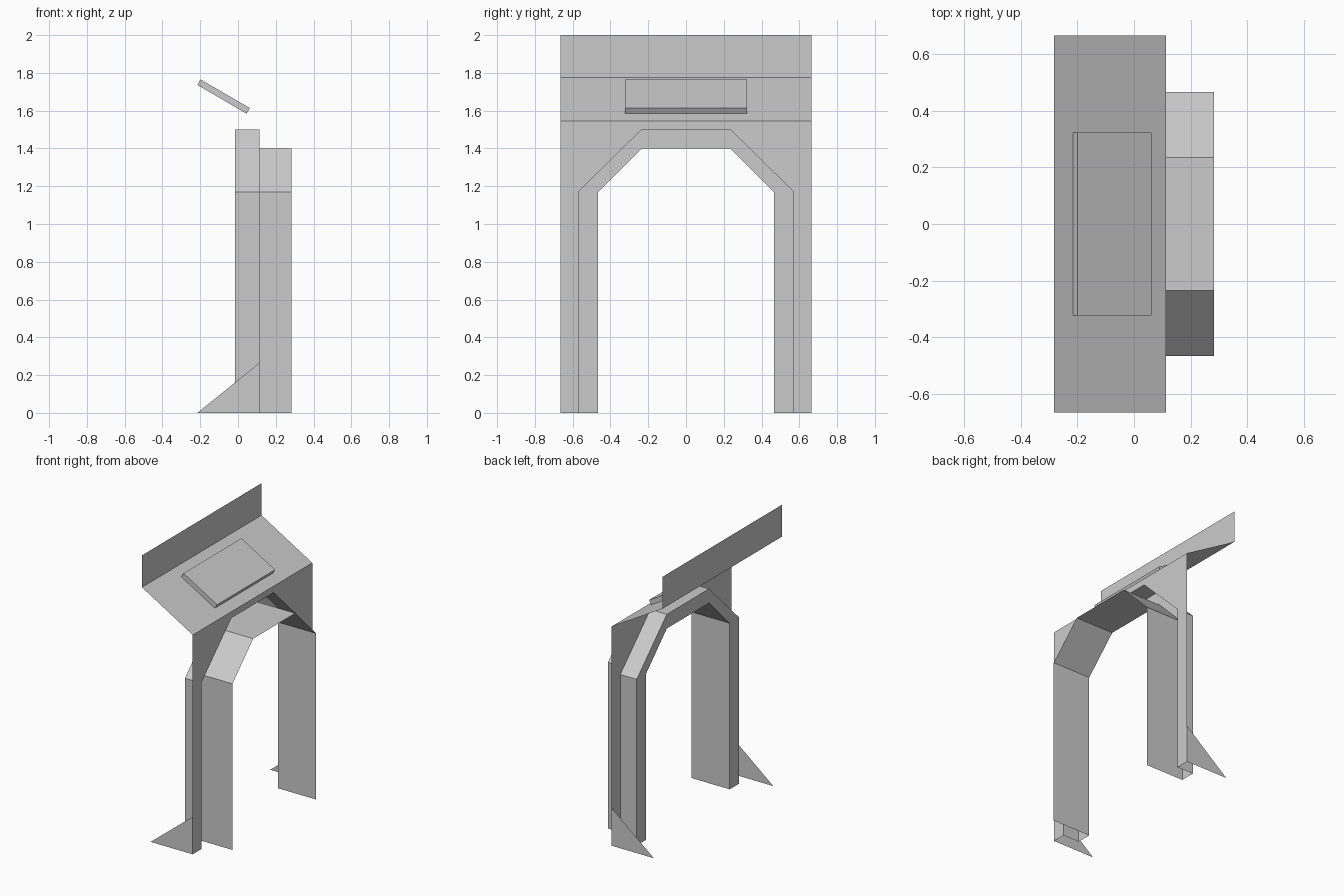
import bpy, bmesh, math
from mathutils import Matrix

if "Cube" in bpy.data.objects:
    bpy.data.objects.remove(bpy.data.objects["Cube"])

HALF_W = 0.665                      # half width of the outer panel
FACE_X, BACK_X, RIM_X = 0.113, -0.015, 0.2825
TOP_X = -0.2825


def finish(name, bm):
    mesh = bpy.data.meshes.new(name)
    bm.to_mesh(mesh)
    bm.free()
    obj = bpy.data.objects.new(name, mesh)
    bpy.context.collection.objects.link(obj)
    return obj


def sheet(name, points):
    """Single flat face, zero thickness."""
    bm = bmesh.new()
    bm.faces.new([bm.verts.new(p) for p in points])
    return finish(name, bm)


def arch(x, half, top):
    """Chamfered arch outline at depth x, from one foot to the other."""
    right = [(half, 0), (half, 1.17), (0.235, top)]
    left = [(-y, z) for y, z in reversed(right)]
    return [(x, y, z) for y, z in right + left]


def loft(name, rows):
    """Quad strips between successive outlines."""
    bm = bmesh.new()
    rows = [[bm.verts.new(p) for p in row] for row in rows]
    for a, b in zip(rows, rows[1:]):
        for i in range(len(a) - 1):
            bm.faces.new((a[i], b[i], b[i + 1], a[i + 1]))
    return finish(name, bm)


# Outer face panel, with the arch opening cut out of its outline
outer = arch(FACE_X, 0.57, 1.5)
sheet("arch_panel", outer + [(FACE_X, -HALF_W, 0), (FACE_X, -HALF_W, 1.545),
                             (FACE_X, HALF_W, 1.545), (FACE_X, HALF_W, 0)])

# Recessed groove behind the panel and the projecting inner lining
loft("arch_lining", [outer,
                     arch(BACK_X, 0.57, 1.5),
                     arch(BACK_X, 0.465, 1.4),
                     arch(RIM_X, 0.465, 1.4)])

# Sloped shelf rising to an upright header board
loft("header_shelf", [[(x, y, z) for y in (-HALF_W, HALF_W)]
                      for x, z in ((FACE_X, 1.545), (TOP_X, 1.775), (TOP_X, 2.0))])

# Thin plate lying on the slope
slope = math.atan2(1.775 - 1.545, FACE_X - TOP_X)
bm = bmesh.new()
bmesh.ops.create_cube(bm, size=1, matrix=Matrix.Translation((-0.0765, 0, 1.675))
                      @ Matrix.Rotation(slope, 4, 'Y')
                      @ Matrix.Diagonal((0.302, 0.645, 0.034, 1)))
finish("sloped_plate", bm)

# Triangular support feet on both sides
for side, label in ((-1, "front"), (1, "back")):
    y = side * HALF_W
    pts = [(-0.215, y, 0), (FACE_X, y, 0), (FACE_X, y, 0.265)]
    sheet(label + "_support_foot", pts if side < 0 else pts[::-1])
